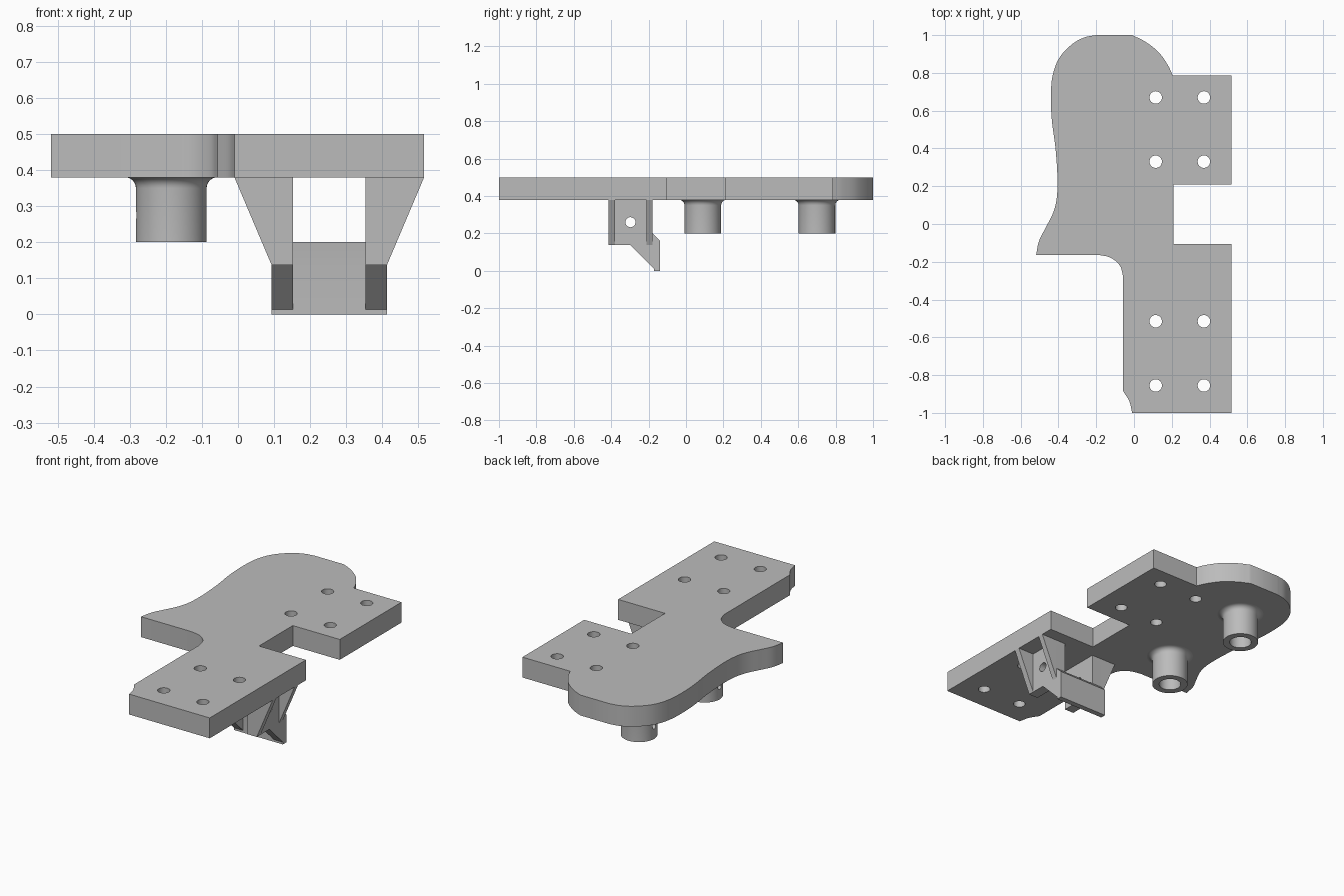
import bpy, bmesh, math
from mathutils import Matrix, Vector

if "Cube" in bpy.data.objects:
    bpy.data.objects.remove(bpy.data.objects["Cube"], do_unlink=True)

grey = bpy.data.materials.new("plain grey")
grey.use_nodes = True
grey.diffuse_color = (0.5, 0.5, 0.5, 1)
grey.node_tree.nodes["Principled BSDF"].inputs["Base Color"].default_value = (0.5, 0.5, 0.5, 1)

PLATE_BOTTOM, PLATE_TOP = 0.38, 0.50


def finish(bm, name):
    """Turn a bmesh into a grey object."""
    bmesh.ops.recalc_face_normals(bm, faces=bm.faces)
    mesh = bpy.data.meshes.new(name)
    bm.to_mesh(mesh)
    bm.free()
    mesh.materials.append(grey)
    ob = bpy.data.objects.new(name, mesh)
    bpy.context.collection.objects.link(ob)
    return ob


def prism(name, profile, axis, start, end):
    """Extrude a 2D profile along one axis."""
    def place(a, b, c):
        return {"x": (c, a, b), "y": (a, c, b), "z": (a, b, c)}[axis]
    bm = bmesh.new()
    face = bm.faces.new([bm.verts.new(place(a, b, start)) for a, b in profile])
    new = bmesh.ops.extrude_face_region(bm, geom=[face])["geom"]
    shift = Vector(place(0, 0, end - start))
    bmesh.ops.translate(bm, vec=shift, verts=[v for v in new if isinstance(v, bmesh.types.BMVert)])
    return finish(bm, name)


def smooth_path(points, steps=6):
    """Pass a smooth curve through the points, end points included."""
    pts = [Vector(p) for p in points]
    pts = [2 * pts[0] - pts[1]] + pts + [2 * pts[-1] - pts[-2]]
    out = []
    for p0, p1, p2, p3 in zip(pts, pts[1:], pts[2:], pts[3:]):
        for i in range(steps):
            t = i / steps
            out.append(0.5 * (2 * p1 + (p2 - p0) * t + (2 * p0 - 5 * p1 + 4 * p2 - p3) * t**2
                              + (3 * p1 - p0 - 3 * p2 + p3) * t**3))
    return [tuple(p) for p in out] + [tuple(points[-1])]


def drill(ob, holes, radius, depth, axis):
    """Cut round holes along x or z at the given centres."""
    bm = bmesh.new()
    turn = Matrix.Rotation(math.pi / 2, 4, "Y") if axis == "x" else Matrix()
    for hole in holes:
        bmesh.ops.create_cone(bm, cap_ends=True, segments=32, radius1=radius, radius2=radius,
                              depth=depth, matrix=Matrix.Translation(hole) @ turn)
    cutter = finish(bm, "hole_cutter")
    cutter.hide_render = True
    mod = ob.modifiers.new("holes", "BOOLEAN")
    mod.operation, mod.solver, mod.object = "DIFFERENCE", "EXACT", cutter
    bpy.context.view_layer.objects.active = ob
    bpy.ops.object.modifier_apply(modifier=mod.name)
    bpy.data.objects.remove(cutter, do_unlink=True)


# Base plate: square flanges on one side, a flowing edge on the other
outline = [(0.516, 0.785), (0.516, 0.21), (0.21, 0.21), (0.21, -0.105), (0.516, -0.105), (0.516, -1)]
outline += smooth_path([(-0.01, -1), (-0.024, -0.94), (-0.057, -0.885)])
outline += smooth_path([(-0.057, -0.28), (-0.075, -0.22), (-0.125, -0.178), (-0.19, -0.163)])
outline += smooth_path([(-0.518, -0.163), (-0.503, -0.09), (-0.468, -0.02), (-0.43, 0.055),
                        (-0.41, 0.13), (-0.405, 0.235), (-0.415, 0.395), (-0.435, 0.55),
                        (-0.44, 0.685), (-0.43, 0.79), (-0.395, 0.88), (-0.33, 0.95),
                        (-0.265, 0.987), (-0.20, 1)])
outline += smooth_path([(-0.01, 1), (0.06, 0.965), (0.13, 0.91), (0.18, 0.84), (0.205, 0.785)])
plate = prism("base_plate", outline, "z", PLATE_BOTTOM, PLATE_TOP)
drill(plate, [(x, y, 0.44) for x in (0.115, 0.37) for y in (0.67, 0.33, -0.515, -0.855)],
      0.033, 0.3, "z")
parts = [plate]

# Hollow bosses with a fillet at the root and a small side hole
BOSS_X, BOSS_R, BORE_R, FILLET = -0.185, 0.098, 0.06, 0.03
for label, boss_y in (("front", 0.09), ("back", 0.70)):
    profile = [(BORE_R, PLATE_BOTTOM), (BORE_R, 0.2), (BOSS_R, 0.2)]
    for i in range(7):
        a = i / 6 * math.pi / 2
        profile.append((BOSS_R + FILLET * (1 - math.cos(a)),
                        PLATE_BOTTOM - FILLET * (1 - math.sin(a))))
    bm = bmesh.new()
    rings = []
    for i in range(48):
        c, s = math.cos(i * math.tau / 48), math.sin(i * math.tau / 48)
        rings.append([bm.verts.new((BOSS_X + r * c, boss_y + r * s, z)) for r, z in profile])
    for i, ring in enumerate(rings):
        after = rings[(i + 1) % len(rings)]
        for j in range(len(profile)):
            k = (j + 1) % len(profile)
            bm.faces.new((ring[j], ring[k], after[k], after[j]))
    boss = finish(bm, label + "_boss")
    drill(boss, [(BOSS_X - 0.085, boss_y, 0.275)], 0.016, 0.08, "x")
    parts.append(boss)

# Hanging bracket: two drilled walls, each with a pair of tapered gussets
MID = 0.253
wall_profile = [(-0.415, PLATE_BOTTOM), (-0.415, 0.137), (-0.297, 0.137),
                (-0.172, 0.013), (-0.172, 0.137), (-0.178, 0.2), (-0.178, PLATE_BOTTOM)]
for label, side in (("left", 1), ("right", -1)):
    inner, outer, top = (MID + side * d for d in (0.1, 0.16, 0.263))
    wall = prism(label + "_bracket_wall", wall_profile, "x", inner, outer)
    drill(wall, [((inner + outer) / 2, -0.297, 0.26)], 0.027, 0.2, "x")
    parts.append(wall)
    gusset = [(outer, PLATE_BOTTOM), (top, PLATE_BOTTOM), (outer, 0.137)]
    for place, y0, y1 in (("front", -0.415, -0.38), ("back", -0.21, -0.178)):
        parts.append(prism(f"{label}_{place}_gusset", gusset, "y", y0, y1))

# Cross panel joining the two walls
panel = [(-0.178, 0.2), (-0.14, 0.163), (-0.14, 0), (-0.172, 0), (-0.172, 0.137)]
parts.append(prism("cross_panel", panel, "x", MID - 0.16, MID + 0.16))

# Smooth the curved sides and keep the corners sharp
bpy.ops.object.select_all(action="DESELECT")
for ob in parts:
    ob.select_set(True)
bpy.context.view_layer.objects.active = plate
bpy.ops.object.shade_smooth_by_angle(angle=math.radians(30))
